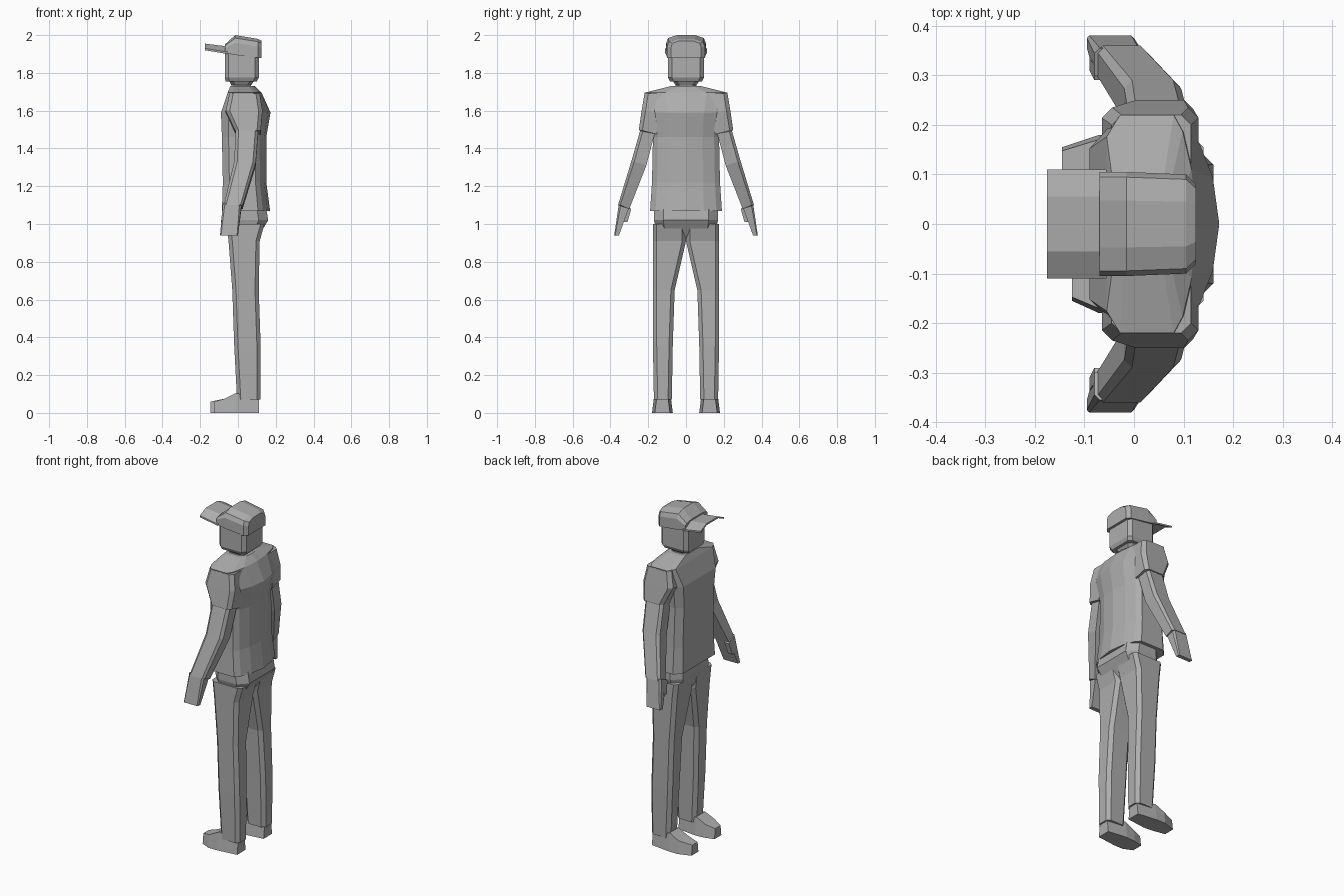
import bpy, bmesh

default_cube = bpy.data.objects.get("Cube")
if default_cube:
    bpy.data.objects.remove(default_cube, do_unlink=True)

GREY = (.42, .42, .42, 1)
grey = bpy.data.materials.new("plain grey")
grey.use_nodes = True
grey.diffuse_color = GREY
grey.node_tree.nodes["Principled BSDF"].inputs["Base Color"].default_value = GREY


def loft(name, *rings, side=1):
    """Skin a closed, flat-shaded body over rings of equal length; side -1 mirrors y."""
    bm = bmesh.new()
    loops = [[bm.verts.new((x, y * side, z)) for x, y, z in ring] for ring in rings]
    for lower, upper in zip(loops, loops[1:]):
        for i in range(len(lower)):
            bm.faces.new((lower[i - 1], lower[i], upper[i], upper[i - 1]))
    bm.faces.new(loops[0])
    bm.faces.new(loops[-1])
    bmesh.ops.recalc_face_normals(bm, faces=bm.faces)
    mesh = bpy.data.meshes.new(name)
    bm.to_mesh(mesh)
    bm.free()
    mesh.materials.append(grey)
    body = bpy.data.objects.new(name, mesh)
    bpy.context.collection.objects.link(body)


def mirrored(half):
    """Close a half outline across the middle of the body."""
    return half + [(x, -y, z) for x, y, z in reversed(half) if y]


def block(height, front, back, inner, outer, cut=.02):
    """Level rectangle with cut corners."""
    near_front, near_back = front + cut, back - cut
    low, high = inner + cut, outer - cut
    outline = [(front, low), (front, high), (near_front, outer), (near_back, outer),
               (back, high), (back, low), (near_back, inner), (near_front, inner)]
    return [(x, y, height) for x, y in outline]


def trunk(height, front, back, width):
    """Level body section with a flat front and a bowed back."""
    depth = back - front
    flank = front + depth * .15
    outline = [(front, width * .8), (flank, width), (back - depth * .25, width),
               (back - depth * .15, width * .85), (back - depth * .05, width / 2), (back, 0)]
    return mirrored([(x, y, height) for x, y in outline])


def limb(front, back, inner, outer, height, slope=.02):
    """Arm section with cut outer corners, rising outwards by the slope."""
    cut = (outer - inner) / 5
    rim = outer - cut
    top = height + slope
    return [(front, inner, height), (front, rim, top), (front + cut, outer, top),
            (back - cut, outer, top), (back, rim, top), (back, inner, height)]


def dome(x, width, bottom, top):
    """Upright cap section with sloping shoulders."""
    rise = top - bottom
    return mirrored([(x, width, bottom), (x, width, bottom + rise * .6),
                     (x, width * .9, bottom + rise * .85), (x, width * .45, top)])


def visor(x, edge, middle):
    """Thin arched section of the cap brim."""
    half_width, thickness = .11, .01
    arch = [(x, half_width, edge), (x, half_width / 2, middle),
            (x, -half_width / 2, middle), (x, -half_width, edge)]
    return arch + [(a, b, c - thickness) for a, b, c in reversed(arch)]


def sole_section(x, inner, outer, height):
    """Upright shoe section, slightly narrower on top."""
    lean = height / 8
    return [(x, inner, 0), (x, outer, 0), (x, outer - lean, height), (x, inner + lean, height)]


# Shirt, from hem to collar
loft("shirt",
     trunk(height=1.07, front=-.085, back=.17, width=.19),
     trunk(height=1.22, front=-.08, back=.15, width=.18),
     trunk(height=1.46, front=-.085, back=.15, width=.175),
     trunk(height=1.59, front=-.09, back=.172, width=.19),
     trunk(height=1.695, front=-.055, back=.125, width=.22),
     trunk(height=1.73, front=-.04, back=.09, width=.08))

# Neck and head
loft("neck",
     block(height=1.7, front=-.035, back=.07, inner=-.06, outer=.06),
     block(height=1.735, front=-.035, back=.07, inner=-.055, outer=.055),
     block(height=1.765, front=-.05, back=.09, inner=-.075, outer=.075))
loft("head",
     block(height=1.755, front=-.065, back=.1, inner=-.085, outer=.085),
     block(height=1.775, front=-.07, back=.11, inner=-.095, outer=.095),
     block(height=1.93, front=-.07, back=.11, inner=-.095, outer=.095))

# Cap crown and brim
loft("cap_crown",
     dome(x=-.07, width=.105, bottom=1.905, top=1.95),
     dome(x=-.015, width=.105, bottom=1.895, top=2),
     dome(x=.105, width=.1, bottom=1.88, top=1.98),
     dome(x=.125, width=.08, bottom=1.88, top=1.97))
loft("cap_brim",
     visor(x=-.175, edge=1.93, middle=1.955),
     visor(x=-.055, edge=1.91, middle=1.94))

# Hips
loft("hips",
     block(height=1.08, front=-.06, back=.15, inner=-.17, outer=.17, cut=.05),
     block(height=1.02, front=-.065, back=.16, inner=-.17, outer=.17, cut=.05),
     block(height=.945, front=-.05, back=.115, inner=-.15, outer=.15, cut=.04),
     block(height=.91, front=-.03, back=.09, inner=-.05, outer=.05, cut=.03))

for label, side in (("near", -1), ("far", 1)):
    loft(label + "_sleeve",
         limb(front=-.045, back=.115, inner=.12, outer=.22, height=1.69, slope=0),
         limb(front=-.065, back=.13, inner=.13, outer=.235, height=1.58),
         limb(front=-.015, back=.12, inner=.155, outer=.25, height=1.475),
         side=side)
    loft(label + "_arm",
         limb(front=-.01, back=.11, inner=.155, outer=.23, height=1.52),
         limb(front=-.02, back=.095, inner=.21, outer=.29, height=1.31),
         limb(front=-.075, back=.025, inner=.3, outer=.36, height=1.08),
         side=side)
    loft(label + "_hand",
         limb(front=-.08, back=.02, inner=.3, outer=.355, height=1.09),
         limb(front=-.095, back=0, inner=.355, outer=.38, height=.94, slope=0),
         side=side)
    loft(label + "_thumb",
         limb(front=-.08, back=-.05, inner=.29, outer=.33, height=1.08),
         limb(front=-.09, back=-.06, inner=.31, outer=.34, height=1.01, slope=0),
         side=side)
    loft(label + "_trouser_leg",
         block(height=1, front=-.06, back=.14, inner=0, outer=.175),
         block(height=.91, front=-.05, back=.115, inner=0, outer=.175),
         block(height=.65, front=-.03, back=.11, inner=.06, outer=.175),
         block(height=.36, front=-.02, back=.12, inner=.07, outer=.175),
         block(height=.07, front=-.005, back=.12, inner=.075, outer=.17),
         side=side)
    # Shoe from heel to toe
    loft(label + "_shoe",
         sole_section(x=.11, inner=.085, outer=.165, height=.075),
         sole_section(x=-.01, inner=.07, outer=.18, height=.105),
         sole_section(x=-.07, inner=.075, outer=.18, height=.075),
         sole_section(x=-.135 - side / 100, inner=.09, outer=.155, height=.06),
         side=side)
